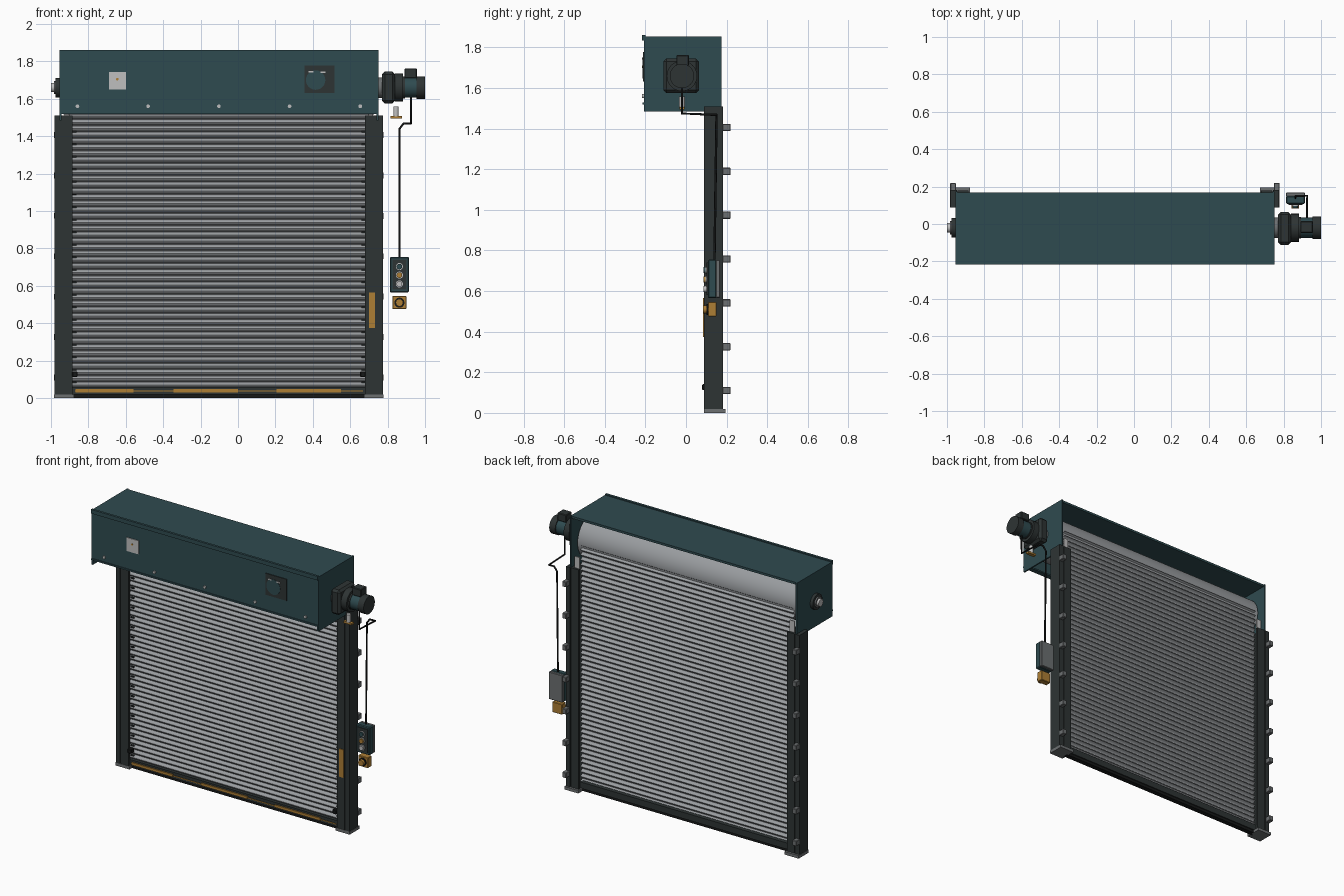
import bpy, bmesh
from math import radians, sin, cos, pi
from mathutils import Vector, Matrix

cube = bpy.data.objects.get("Cube")
if cube:
    bpy.data.objects.remove(cube, do_unlink=True)


def material(name, r, g, b):
    m = bpy.data.materials.new(name)
    m.use_nodes = True
    m.diffuse_color = (r, g, b, 1)
    m.node_tree.nodes["Principled BSDF"].inputs["Base Color"].default_value = (r, g, b, 1)
    return m


teal = material("teal_paint", .028, .07, .08)
dark = material("charcoal_steel", .027, .034, .034)
slat_grey = material("slat_grey", .32, .335, .35)
steel = material("mid_steel", .15, .16, .165)
pale = material("pale_metal", .52, .52, .52)
amber = material("amber_paint", .42, .21, .035)
black = material("black_rubber", .008, .009, .009)

MID = -.1025     # centre of the doorway
HOOD = .8525     # half width of the hood
SHAFT_Y, SHAFT_Z = -.02, 1.66


def finish(name, bm, *mats, smooth=False):
    mesh = bpy.data.meshes.new(name)
    bm.to_mesh(mesh)
    bm.free()
    obj = bpy.data.objects.new(name, mesh)
    bpy.context.collection.objects.link(obj)
    for m in mats:
        mesh.materials.append(m)
    if smooth:
        bpy.ops.object.select_all(action='DESELECT')
        obj.select_set(True)
        bpy.context.view_layer.objects.active = obj
        bpy.ops.object.shade_smooth_by_angle(angle=radians(35))
    return obj


def box(name, mat, x, y, z, bevel=0):
    """Box from three (low, high) ranges."""
    bm = bmesh.new()
    size = [r[1] - r[0] for r in (x, y, z)]
    centre = Vector([sum(r) / 2 for r in (x, y, z)])
    bmesh.ops.create_cube(bm, size=1, matrix=Matrix.Translation(centre) @ Matrix.Diagonal((*size, 1)))
    if bevel:
        bmesh.ops.bevel(bm, geom=bm.edges[:], offset=bevel, segments=1, affect='EDGES')
    return finish(name, bm, mat)


def rod(name, mat, start, end, radius, sides=24):
    """Cylinder between two points."""
    a, b = Vector(start), Vector(end)
    bm = bmesh.new()
    turn = (b - a).to_track_quat('Z', 'Y').to_matrix().to_4x4()
    bmesh.ops.create_cone(bm, cap_ends=True, segments=sides, radius1=radius, radius2=radius,
                          depth=(b - a).length, matrix=Matrix.Translation((a + b) / 2) @ turn)
    return finish(name, bm, mat, smooth=True)


def shaft_rod(name, mat, x0, x1, radius, sides=32):
    return rod(name, mat, (x0, SHAFT_Y, SHAFT_Z), (x1, SHAFT_Y, SHAFT_Z), radius, sides)


def knob(name, mat, x, z, y0, y1, radius, sides=20):
    return rod(name, mat, (x, y1, z), (x, y0, z), radius, sides)


def span(side, a, b):
    """Range of x at distances a to b from the doorway centre."""
    return sorted((MID + side * a, MID + side * b))


# Curtain of bulging slats with narrow dark joints
bm = bmesh.new()
count, low, high = 48, .055, 1.66
pitch = (high - low) / count
left, right = span(1, -.8, .8)
previous = None
for i in range(count):
    for step in range(7):
        t = step / 6
        y = .138 - .018 * sin(pi * t) ** .7 if 0 < step < 6 else .138
        z = low + pitch * (i + t * .88)
        pair = [bm.verts.new((x, y, z)) for x in (left, right)]
        if previous:
            face = bm.faces.new((previous[0], previous[1], pair[1], pair[0]))
            face.material_index = 1 if step == 0 else 0
        previous = pair
finish("slat_curtain", bm, slat_grey, steel, smooth=True)

# End locks on alternate slats
for side in (-1, 1):
    for i in range(0, 42, 2):
        z = low + pitch * (i + .9)
        box("end_lock", dark, span(side, .762, .785), (.114, .125), (z - .004, z + .004))

# Coiled curtain and its shaft
shaft_rod("curtain_roll", slat_grey, MID - .83, MID + .83, .145, 48)
shaft_rod("drive_shaft", pale, -1, .78, .025)
shaft_rod("idle_bearing", dark, -.975, -.955, .052)
shaft_rod("idle_collar", steel, -.985, -.975, .035)

# Bottom bar, seal and warning strips
box("bottom_bar", dark, span(1, -.79, .79), (.105, .155), (.018, .06))
box("bottom_seal", black, span(1, -.79, .79), (.115, .148), (0, .018))
box("warning_line", amber, span(1, -.77, .77), (.1, .105), (.034, .039))
for x0, x1 in ((-.87, -.56), (-.345, 0), (.205, .55)):
    box("warning_strip", amber, (x0, x1), (.097, .105), (.03, .047))

# Guides, mirrored about the doorway centre
for side in (-1, 1):
    box("guide_front_flange", dark, span(side, .7825, .84), (.09, .105), (.02, 1.51))
    box("guide_back_flange", dark, span(side, .7825, .84), (.165, .18), (.02, 1.51))
    box("guide_web", dark, span(side, .83, .845), (.095, .175), (.02, 1.51))
    box("guide_wall_angle", dark, span(side, .845, .8775), (.088, .182), (.02, 1.51))
    box("guide_foot", steel, span(side, .775, .88), (.088, .195), (0, .02))
    box("guide_throat", pale, span(side, .79, .825), (.155, .162), (1.49, 1.585))
    box("curtain_stop", black, span(side, .755, .785), (.08, .115), (.112, .142), .004)
    for i in range(7):
        z = .11 + i * .216
        box("wall_clip", steel, span(side, .85, .88), (.18, .22), (z - .018, z + .018), .003)
box("guide_warning_plate", amber, (.7, .733), (.084, .09), (.375, .565))

# Hood: open at the back and underneath
box("hood_top", teal, span(1, -HOOD, HOOD), (-.208, .168), (1.84, 1.855))
box("hood_drip_edge", teal, span(1, -HOOD, HOOD), (-.216, -.2), (1.835, 1.862))
box("hood_front", teal, span(1, -HOOD, HOOD), (-.208, -.196), (1.518, 1.845))
box("hood_hem", teal, span(1, -HOOD, HOOD), (-.214, -.18), (1.518, 1.528))
for side in (-1, 1):
    box("hood_end", teal, span(side, HOOD - .01, HOOD), (-.208, .175), (1.485, 1.855))
for i in range(5):
    knob("hood_screw", pale, MID + (i - 2) * .378, 1.56, -.216, -.208, .01, 12)

# Label plate and inspection window on the hood
box("label_plate", pale, (-.69, -.6), (-.213, -.208), (1.65, 1.742))
knob("label_mark", amber, -.645, 1.705, -.216, -.213, .007, 12)
box("inspection_window", dark, (.355, .515), (-.213, -.208), (1.632, 1.778))
knob("window_disc", teal, .415, 1.7, -.215, -.213, .052, 24)
for x, z in ((.39, 1.745), (.455, 1.742)):
    box("window_catch", pale, (x - .013, x + .013), (-.217, -.213), (z - .004, z + .004))

# Gearbox and motor on the shaft line
shaft_rod("drive_bearing", steel, .75, .77, .055)
box("gearbox", dark, (.77, .84), (-.112, .065), (1.575, 1.745), .015)
shaft_rod("gear_cover", dark, .84, .882, .075)
shaft_rod("motor_flange", dark, .88, .892, .058)
shaft_rod("motor_body", teal, .89, .957, .054)
shaft_rod("motor_fan_cover", dark, .955, 1, .06)
box("motor_terminal_box", dark, (.89, .957), (-.048, .015), (1.71, 1.763), .004)

# Manual release below the gearbox
rod("release_pin", pale, (.845, SHAFT_Y, 1.505), (.845, SHAFT_Y, 1.558), .014)
box("release_handle", amber, (.815, .876), (-.032, -.008), (1.494, 1.507))

# Cable from the motor to the push buttons
curve = bpy.data.curves.new("control_cable", 'CURVE')
curve.dimensions = '3D'
curve.bevel_depth = .006
curve.bevel_resolution = 2
path = [(.925, -.02, 1.62), (.925, -.02, 1.475), (.925, .15, 1.468),
        (.885, .15, 1.468), (.864, .15, 1.44), (.864, .14, .74)]
line = curve.splines.new('POLY')
line.points.add(len(path) - 1)
for point, place in zip(line.points, path):
    point.co = (*place, 1)
curve.materials.append(black)
bpy.context.collection.objects.link(bpy.data.objects.new("control_cable", curve))

# Push button station
box("station_back", steel, (.812, .914), (.148, .168), (.567, .753), .003)
box("station_case", teal, (.812, .914), (.108, .15), (.565, .755), .005)
box("station_face", dark, (.826, .9), (.102, .109), (.58, .74))
for z, mat in ((.703, teal), (.657, amber), (.61, pale)):
    knob("button_rim", pale, .863, z, .096, .103, .019)
    knob("push_button", mat, .863, z, .086, .097, .015)

# Safety switch box below the station
box("switch_box", amber, (.826, .9), (.108, .15), (.475, .546), .003)
knob("switch_rim", black, .863, .51, .101, .109, .027)
knob("switch_knob", amber, .863, .51, .084, .102, .02)
